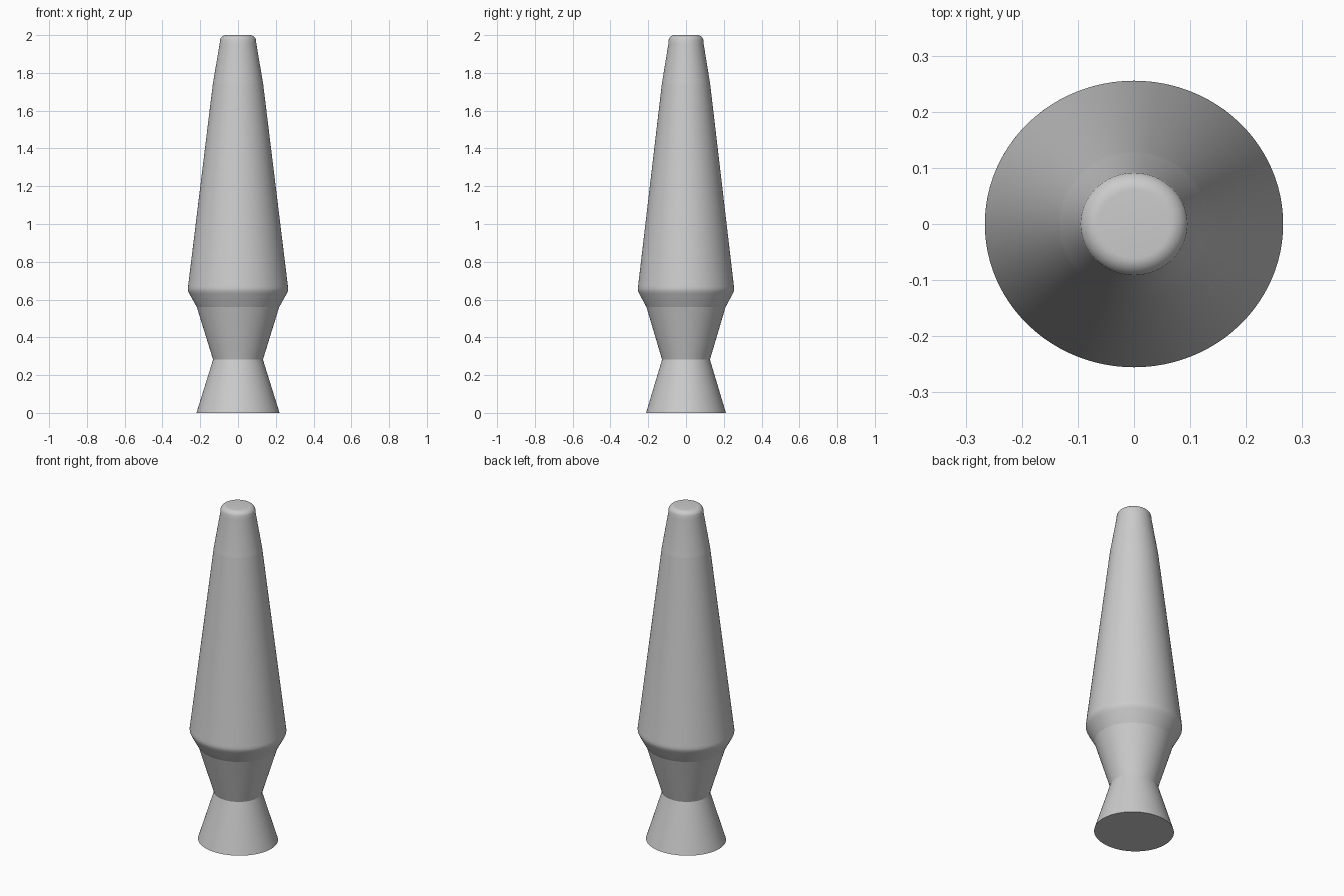
import bpy
import bmesh
import math

cube = bpy.data.objects.get("Cube")
if cube:
    bpy.data.objects.remove(cube, do_unlink=True)

SIDES = 96
DEPTH = 0.96  # the body is slightly oval

grey = bpy.data.materials.new("light_grey")
grey.use_nodes = True
grey.diffuse_color = (0.6, 0.6, 0.6, 1)
grey.node_tree.nodes["Principled BSDF"].inputs["Base Color"].default_value = (0.6, 0.6, 0.6, 1)


def lathe(name, profile, angle, close_bottom=False, close_top=False):
    """Turn a (radius, height) profile into an oval shell."""
    bm = bmesh.new()
    rings = []
    for r, z in profile:
        turns = [2 * math.pi * i / SIDES for i in range(SIDES)]
        rings.append([bm.verts.new((r * math.cos(t), DEPTH * r * math.sin(t), z)) for t in turns])
    for low, high in zip(rings, rings[1:]):
        for i in range(SIDES):
            j = (i + 1) % SIDES
            bm.faces.new((low[i], low[j], high[j], high[i]))
    if close_bottom:
        bm.faces.new(rings[0][::-1])
    if close_top:
        bm.faces.new(rings[-1])
    mesh = bpy.data.meshes.new(name)
    bm.to_mesh(mesh)
    bm.free()
    mesh.materials.append(grey)
    obj = bpy.data.objects.new(name, mesh)
    bpy.context.collection.objects.link(obj)
    bpy.ops.object.select_all(action="DESELECT")
    obj.select_set(True)
    bpy.context.view_layer.objects.active = obj
    bpy.ops.object.shade_smooth_by_angle(angle=math.radians(angle))
    return obj


# Flared foot and the cup that holds the glass
lathe("foot", [(0.22, 0), (0.132, 0.282)], 30, close_bottom=True)
lathe("cup", [(0.132, 0.282), (0.218, 0.56)], 30)

# Tapered glass with a softly turned shoulder
lathe("glass", [(0.218, 0.56), (0.257, 0.63), (0.264, 0.645), (0.266, 0.658),
                (0.264, 0.672), (0.133, 1.743)], 40)

# Cap with a rounded top edge
corner = 0.034
cap = [(0.133, 1.743), (0.097, 1.955)]
for k in range(1, 9):
    a = math.radians(10 + 10 * k)
    cap.append((0.063 + corner * math.cos(a), 2 - corner + corner * math.sin(a)))
lathe("cap", cap, 40, close_top=True)
